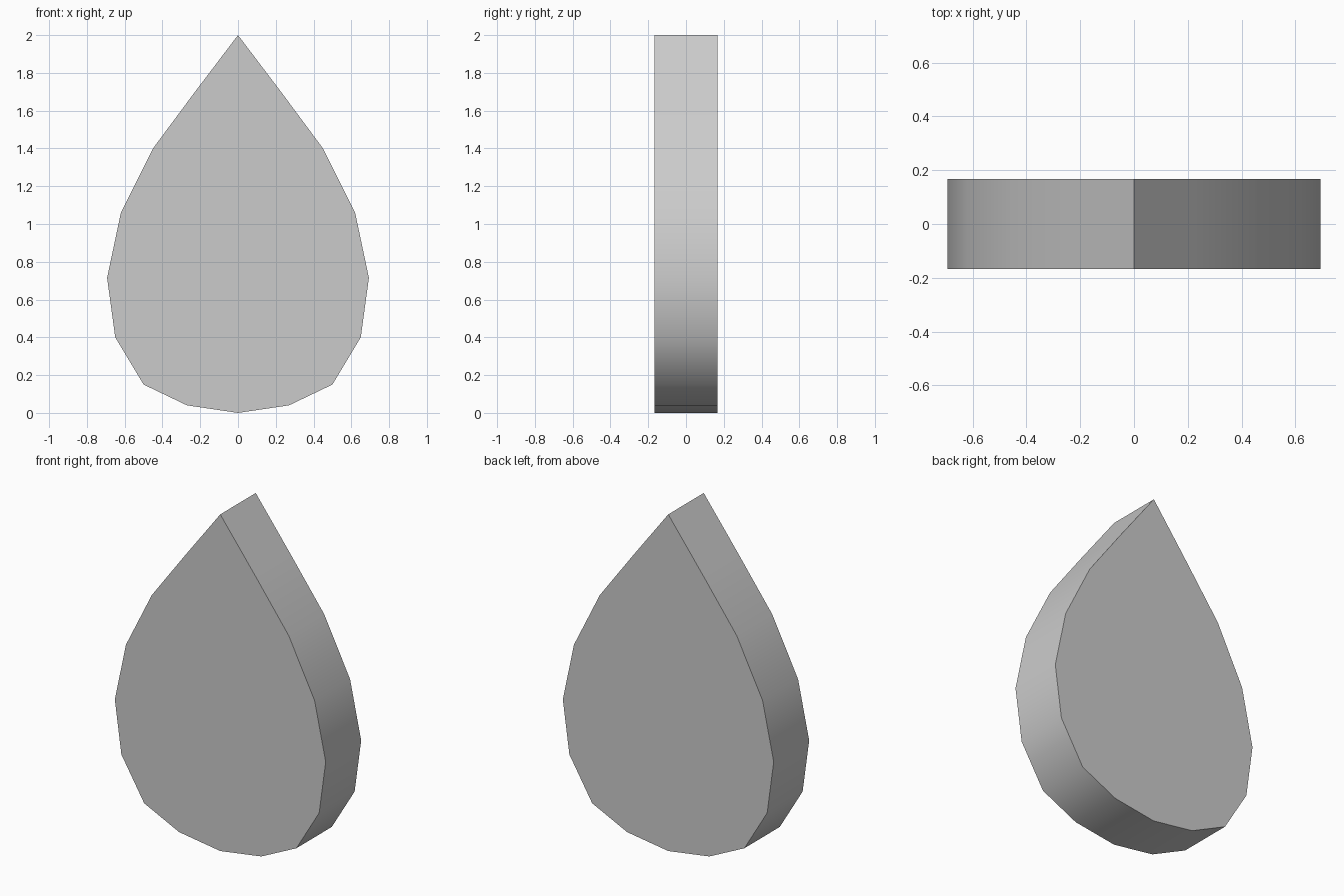
import bpy, bmesh, math

if "Cube" in bpy.data.objects:
    bpy.data.objects.remove(bpy.data.objects["Cube"])

# right half of the teardrop outline (x, z), bottom to tip
half = [(0, 0), (0.27, 0.04), (0.50, 0.15), (0.65, 0.40), (0.693, 0.715),
        (0.62, 1.06), (0.45, 1.40), (0.235, 1.69), (0, 2)]
outline = half + [(-x, z) for x, z in reversed(half[1:-1])]
DEPTH = 0.333

# teardrop slab: front face extruded backwards
bm = bmesh.new()
face = bm.faces.new([bm.verts.new((x, -DEPTH / 2, z)) for x, z in outline])
ext = bmesh.ops.extrude_face_region(bm, geom=[face], use_keep_orig=True)
verts = [g for g in ext["geom"] if isinstance(g, bmesh.types.BMVert)]
bmesh.ops.translate(bm, verts=verts, vec=(0, DEPTH, 0))
bmesh.ops.recalc_face_normals(bm, faces=bm.faces)

mesh = bpy.data.meshes.new("teardrop")
bm.to_mesh(mesh)
bm.free()
obj = bpy.data.objects.new("teardrop", mesh)
bpy.context.collection.objects.link(obj)

# smooth rim, crisp tip and face borders
bpy.context.view_layer.objects.active = obj
obj.select_set(True)
bpy.ops.object.shade_smooth_by_angle(angle=math.radians(45))
